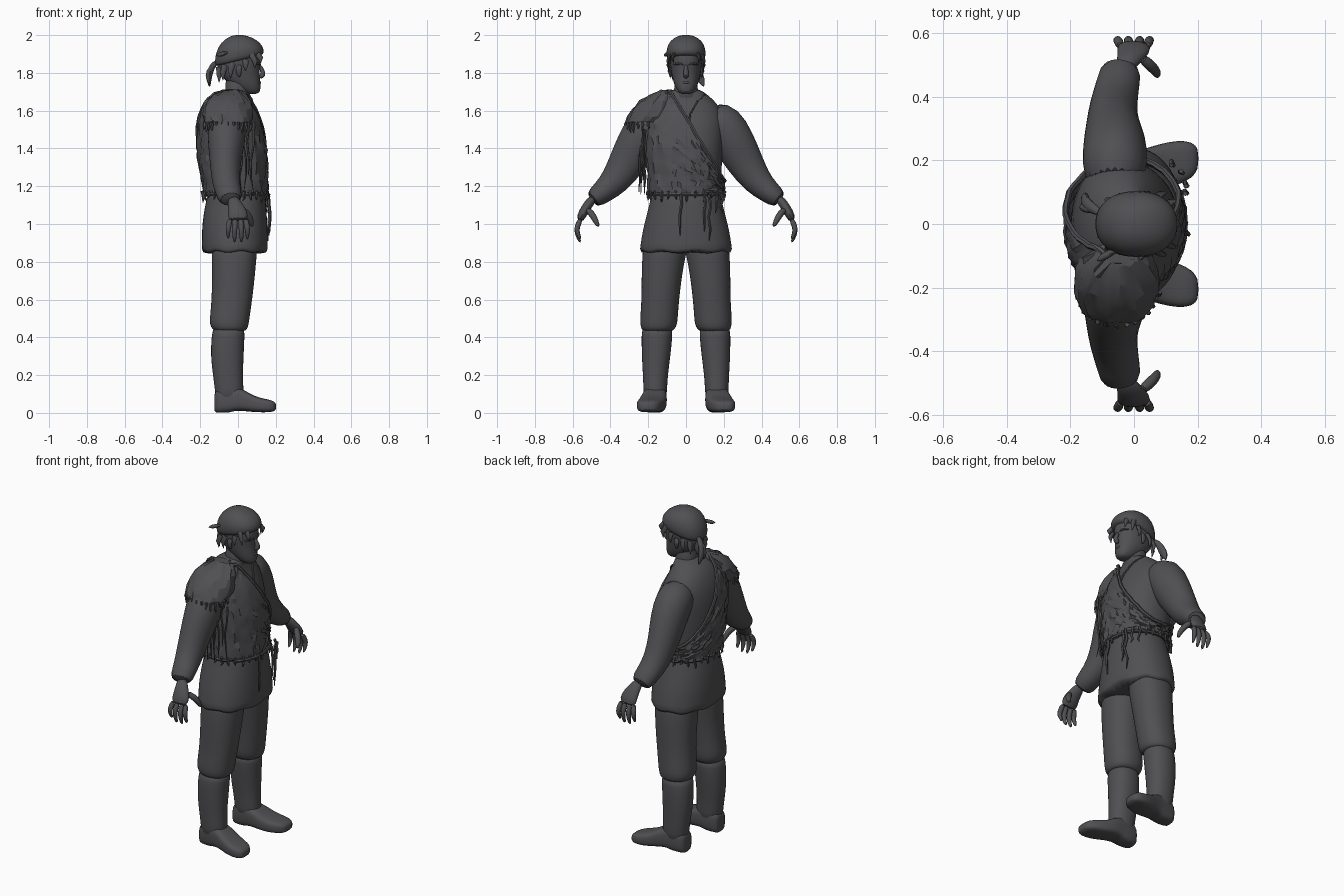
import bpy, bmesh, math, random
from mathutils import Vector as V

random.seed(4)
cube = bpy.data.objects.get("Cube")
if cube:
    bpy.data.objects.remove(cube)

charcoal = bpy.data.materials.new("charcoal grey")
charcoal.use_nodes = True
charcoal.diffuse_color = (0.08, 0.08, 0.086, 1)
charcoal.node_tree.nodes["Principled BSDF"].inputs["Base Color"].default_value = charcoal.diffuse_color


def power(c, e):
    return math.copysign(abs(c) ** (2 / e), c)


def finish(name, bm, sub=0, mirror=False, angle=50):
    bmesh.ops.recalc_face_normals(bm, faces=bm.faces)
    mesh = bpy.data.meshes.new(name)
    bm.to_mesh(mesh)
    bm.free()
    mesh.materials.append(charcoal)
    ob = bpy.data.objects.new(name, mesh)
    bpy.context.collection.objects.link(ob)
    if mirror:
        ob.modifiers.new("mirror", "MIRROR").use_axis = (False, True, False)
    if sub:
        ob.modifiers.new("smooth", "SUBSURF").levels = sub
        ob.modifiers["smooth"].render_levels = sub
    bpy.ops.object.select_all(action="DESELECT")
    ob.select_set(True)
    bpy.context.view_layer.objects.active = ob
    bpy.ops.object.shade_smooth_by_angle(angle=math.radians(angle))
    return ob


def skin(bm, rows, caps=(True, True)):
    """Bridge closed rows of points into a surface."""
    rows = [[bm.verts.new(p) for p in row] for row in rows]
    n = len(rows[0])
    for a, b in zip(rows, rows[1:]):
        for i in range(n):
            bm.faces.new((a[i], a[(i + 1) % n], b[(i + 1) % n], b[i]))
    for row, cap in zip((rows[0], rows[-1]), caps):
        if cap:
            bm.faces.new(row)


def loop(c, u, v, n=24, e=2.2):
    angles = [2 * math.pi * i / n for i in range(n)]
    return [c + u * power(math.cos(t), e) + v * power(math.sin(t), e) for t in angles]


def level(z, x0, x1, y0, y1, tilt=0, n=24, e=2.2):
    """Horizontal outline given by its extents."""
    a = (x1 - x0) / 2
    return loop(V(((x0 + x1) / 2, (y0 + y1) / 2, z)), V((a, 0, a * tilt)), V((0, (y1 - y0) / 2, 0)), n, e)


def tube(bm, pts, radii, n=6):
    """Tapered tube; each radius is (along x, across)."""
    pts = [V(p) for p in pts]
    rows = []
    for i, p in enumerate(pts):
        d = (pts[min(i + 1, len(pts) - 1)] - pts[max(i - 1, 0)]).normalized()
        side = V((1, 0, 0)) if abs(d.x) < 0.9 else V((0, 1, 0))
        side = (side - d * side.dot(d)).normalized()
        a, b = radii[i] if isinstance(radii[i], tuple) else (radii[i], radii[i])
        rows.append(loop(p, side * a, d.cross(side) * b, n, 2))
    skin(bm, rows)


def solid(name, rows, sub=1, mirror=False, caps=(True, True)):
    bm = bmesh.new()
    skin(bm, rows, caps)
    return finish(name, bm, sub, mirror)


# Torso, with a sampler so that clothing can follow its surface
TORSO = [(1.10, -.165, .14, .185), (1.2, -.17, .14, .185), (1.3, -.19, .14, .19),
         (1.4, -.2, .137, .198), (1.5, -.2, .117, .205), (1.58, -.187, .087, .2),
         (1.64, -.16, .06, .165), (1.68, -.13, .048, .12), (1.72, -.07, .05, .068)]


def torso(z, t, grow=0.0):
    for lo, hi in zip(TORSO, TORSO[1:]):
        if z <= hi[0]:
            break
    f = (z - lo[0]) / (hi[0] - lo[0])
    x0, x1, w = (lo[k] + (hi[k] - lo[k]) * f for k in (1, 2, 3))
    return V(((x0 + x1) / 2 + ((x1 - x0) / 2 + grow) * power(math.cos(t), 2.2),
              (w + grow) * power(math.sin(t), 2.2), z))


def front(y, z, grow=0.005):
    """Point on the chest at a given y and z."""
    return min((torso(z, -1.5 + 0.02 * k, grow) for k in range(151)), key=lambda p: abs(p.y - y))


solid("shirt_body", [level(z, a, b, -w, w) for z, a, b, w in TORSO])

# Tunic skirt with a gently waved hem
SKIRT = [(.845, -.19, .155, .245), (.86, -.192, .158, .246), (.93, -.192, .158, .236),
         (1.0, -.19, .156, .222), (1.09, -.177, .15, .198), (1.14, -.163, .145, .186), (1.18, -.165, .14, .183)]
rows = [level(z, a, b, -w, w, n=32) for z, a, b, w in SKIRT]
for row in rows[:2]:
    for i, p in enumerate(row):
        p.z += 0.008 * math.sin(i * math.pi * 0.5)
solid("tunic_skirt", rows)

# Sleeves and hands
bm = bmesh.new()
tube(bm, [(-.06, .11, 1.58), (-.06, .2, 1.53), (-.06, .255, 1.43), (-.068, .31, 1.33), (-.065, .375, 1.225),
          (-.05, .44, 1.17), (-.038, .505, 1.12)],
     [(.09, .09), (.105, .118), (.1, .112), (.083, .1), (.075, .08), (.068, .062), (.066, .05)], 20)
finish("sleeve", bm, 1, True)
bm = bmesh.new()
tube(bm, [(-.03, .49, 1.14), (-.015, .52, 1.1), (0, .545, 1.06), (0, .565, 1.015)],
     [(.03, .024), (.04, .026), (.055, .026), (.055, .02)], 12)
for x, drop in ((-.046, .02), (-.016, 0), (.016, 0), (.044, .015)):
    tube(bm, [(x * .9, .556, 1.03), (x * 1.1, .578, .985), (x * 1.15, .578, .945 + drop), (x * 1.1, .558, .9 + drop)],
         [.016, .016, .014, .007], 8)
tube(bm, [(.02, .525, 1.08), (.055, .495, 1.05), (.073, .475, 1.01), (.073, .462, .985)], [.018, .02, .016, .008], 8)
finish("hand", bm, 1, True)

# Trousers bloused over boots
solid("trouser_leg", [level(z, *s) for z, *s in (
    (.93, -.14, .11, .0, .225), (.84, -.14, .1, .0, .232), (.72, -.138, .09, .022, .236),
    (.6, -.14, .076, .036, .236), (.52, -.148, .064, .042, .242), (.47, -.152, .058, .045, .244),
    (.44, -.135, .048, .06, .236), (.43, -.115, .03, .08, .22))], mirror=True)
solid("boot_shaft", [level(z, *s) for z, *s in (
    (.46, -.13, .035, .07, .232), (.42, -.14, .036, .07, .236), (.3, -.146, .03, .082, .235),
    (.2, -.133, .026, .096, .228), (.12, -.122, .03, .1, .226), (.05, -.118, .03, .105, .22))], mirror=True)


def section(x, y0, y1, z0, z1):
    return loop(V((x, (y0 + y1) / 2, (z0 + z1) / 2)), V((0, (y1 - y0) / 2, 0)), V((0, 0, (z1 - z0) / 2)), 20, 3.4)


solid("boot_foot", [section(*s) for s in (
    (-.126, .125, .195, .004, .1), (-.115, .108, .214, 0, .13), (-.04, .102, .222, 0, .14),
    (-.02, .102, .225, .012, .14), (.03, .1, .235, .01, .125), (.08, .105, .252, .004, .09),
    (.14, .122, .264, .002, .075), (.185, .145, .258, .005, .066), (.203, .175, .235, .015, .05))], mirror=True)

# Neck, head and facial features
solid("neck", [level(z, *s) for z, *s in (
    (1.64, -.08, .06, -.075, .075), (1.7, -.065, .055, -.062, .062), (1.8, -.07, .05, -.06, .06))])
solid("head", [level(z, a, b, -w, w) for z, a, b, w in (
    (1.687, .05, .1, .025), (1.7, .02, .118, .042), (1.73, -.03, .12, .06), (1.77, -.08, .117, .072),
    (1.81, -.105, .114, .08), (1.85, -.115, .122, .084), (1.9, -.115, .122, .086),
    (1.95, -.1, .1, .075), (1.98, -.05, .06, .04))])
bm = bmesh.new()
tube(bm, [(.112, 0, 1.845), (.128, 0, 1.815), (.136, 0, 1.79), (.112, 0, 1.772)], [.009, .013, .018, .012], 8)
tube(bm, [(.104, -.03, 1.747), (.121, 0, 1.75), (.104, .03, 1.747)], [.005, .009, .005], 8)
for s in (-1, 1):
    tube(bm, [(.118, s * .012, 1.842), (.113, s * .042, 1.852), (.09, s * .068, 1.842)], [.006, .008, .004])
    tube(bm, [(.012, s * .078, 1.845), (0, s * .092, 1.82), (.008, s * .078, 1.775)], [(.012, .008), (.02, .01), (.01, .006)], 8)
finish("face_features", bm, 1)

# Head scarf, knot, tails and loose hair
solid("head_scarf", [level(z, a, b, -w, w, t) for z, a, b, w, t in (
    (1.862, -.115, .125, .09, .24), (1.872, -.122, .138, .1, .24), (1.905, -.124, .138, .107, .2),
    (1.95, -.108, .115, .098, .12), (1.985, -.07, .075, .068, .05), (2.002, -.02, .025, .025, 0))])
bm = bmesh.new()
tube(bm, [(-.1, .03, 1.86), (-.13, .05, 1.85), (-.15, .06, 1.8), (-.155, .08, 1.765), (-.15, .095, 1.725)],
     [.012, .018, (.018, .028), (.016, .024), .004], 8)
tube(bm, [(-.11, .04, 1.85), (-.145, .045, 1.835), (-.165, .055, 1.78), (-.15, .05, 1.74)], [.014, .014, .016, .004], 8)
tube(bm, [(-.02, -.075, 1.92), (-.08, -.09, 1.9), (-.118, -.118, 1.892)], [.025, .022, .004], 8)
finish("scarf_tails", bm, 1)
bm = bmesh.new()
for s in (-1, 1):
    for x, y, z, dx, dz in ((.1, .06, 1.905, .02, .055), (.07, .085, 1.9, .02, .075), (.04, .085, 1.87, 0, .06),
                            (-.03, .078, 1.85, -.01, .08), (-.07, .065, 1.84, -.01, .08), (-.1, .03, 1.83, 0, .08)):
        tube(bm, [(x, s * y, z), (x + dx, s * (y + .012), z - dz / 2), (x + dx, s * (y + .004), z - dz)],
             [(.016, .01), (.014, .008), .001])
finish("hair_locks", bm)

# Neckline trim and front slit
bm = bmesh.new()
tube(bm, [front(y, z) for y, z in ((-.09, 1.68), (-.05, 1.63), (-.015, 1.57), (-.012, 1.5), (0, 1.48),
                                    (.014, 1.5), (.02, 1.58), (.06, 1.65), (.1, 1.685))], [.006] * 9)
finish("neckline_trim", bm)

# Rough hide vest below a diagonal line over the right shoulder
N, ROWS, HEM = 56, 16, 1.165


def rough(p, amount=.008):
    return p + V([random.uniform(-amount, amount) for _ in range(3)])


angles = [2 * math.pi * i / N for i in range(N)]
tops = []
for t in angles:
    z = HEM + .03
    while z < 1.695 and z < 1.565 - 1.82 * torso(z, t).y:
        z += .004
    tops.append(z)
rows = [[rough(torso(HEM + (top - HEM) * r / ROWS, t, .018), .007 if 0 < r < ROWS else .002)
         for t, top in zip(angles, tops)] for r in range(ROWS + 1)]
bm = bmesh.new()
skin(bm, rows, (False, False))
finish("hide_vest", bm, angle=20)
bm = bmesh.new()
edge = rows[-1] + rows[-1][:1]
tube(bm, edge, [.01] * len(edge))
finish("vest_edge_cord", bm)

# Shoulder cape
cape = [level(z, *s, n=28) for z, *s in (
    (1.705, -.09, .01, -.13, -.07), (1.685, -.13, .04, -.19, -.05), (1.65, -.165, .065, -.245, -.05),
    (1.61, -.18, .075, -.28, -.05), (1.57, -.185, .075, -.306, -.06), (1.54, -.18, .07, -.318, -.08))]
bm = bmesh.new()
skin(bm, [[rough(p) for p in row] for row in cape], (True, False))
finish("shoulder_cape", bm, angle=20)

# Belt cord and fringes
bm = bmesh.new()
belt = level(1.155, -.178, .16, -.198, .198, n=32)
tube(bm, belt + belt[:1], [.009] * 33)
finish("belt_cord", bm)


def strand(bm, p, length, r=.006, sway=.008):
    p = V(p)
    pts = [p - V((0, 0, length * k / 4)) + V((random.uniform(-sway, sway), random.uniform(-sway, sway), 0)) for k in range(5)]
    tube(bm, pts, [r, r, r * .9, r * .8, r * .3], 5)


bm = bmesh.new()
for p in cape[-1][14:] + cape[-1][:1]:
    strand(bm, p, random.uniform(.03, .06), .008, .004)
for t in angles[::2]:
    strand(bm, torso(HEM + .01, t, .02), random.uniform(.03, .06), .008, .005)
for k in range(9):
    strand(bm, (.075 - .02 * k, -.215 - random.uniform(0, .03), 1.5), random.uniform(.2, .36))
for x, y, drop in ((.168, -.03, .22), (.165, .1, .2), (.162, .125, .25), (.15, .16, .1), (.12, .19, .1)):
    strand(bm, (x, y, 1.16), drop, .008, .007)
finish("hanging_fringe", bm)
